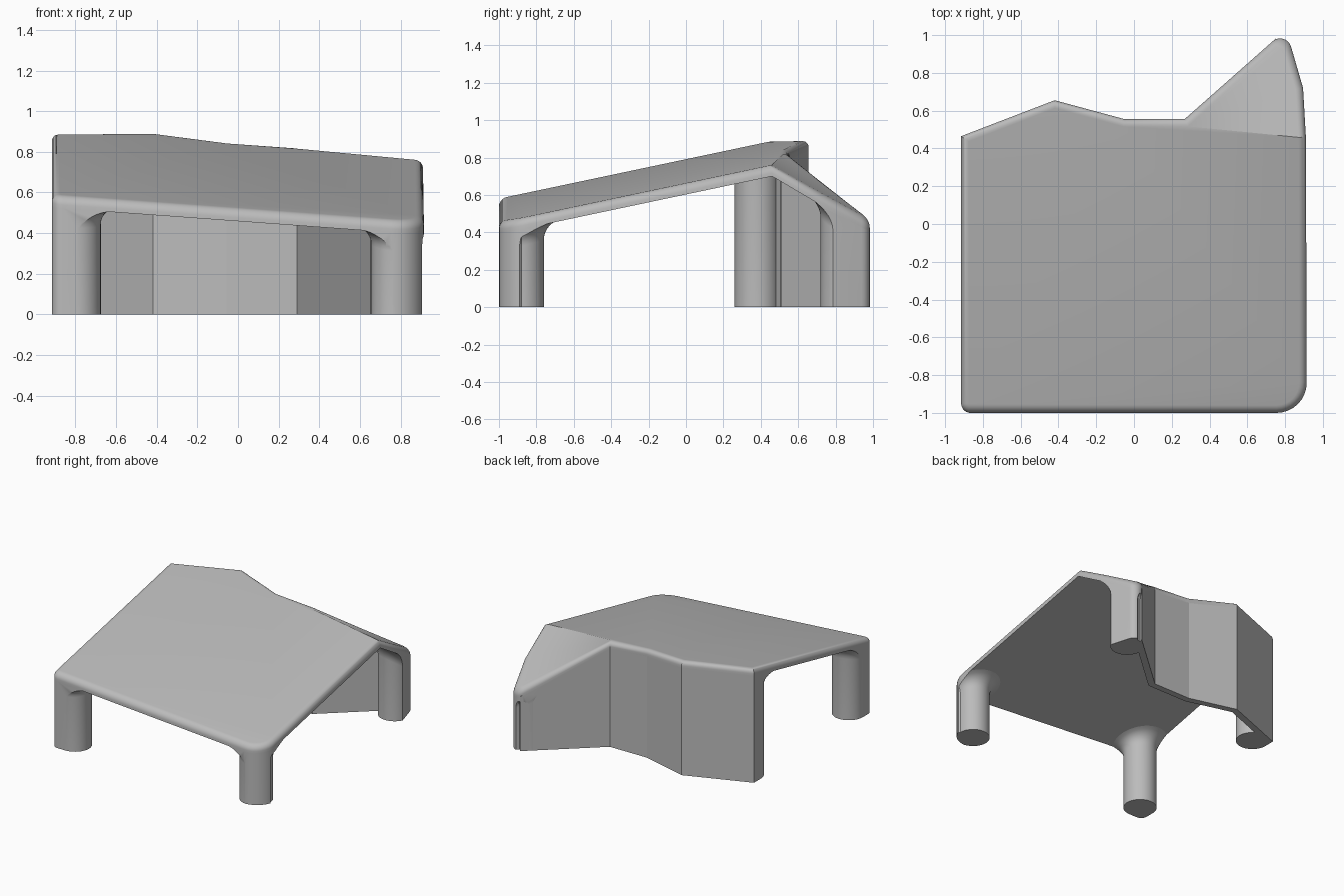
import bpy, bmesh, math
from mathutils import Vector

cube = bpy.data.objects.get("Cube")
if cube:
    bpy.data.objects.remove(cube, do_unlink=True)

grey = bpy.data.materials.new("plain grey")
grey.use_nodes = True
COLOUR = (0.5, 0.5, 0.5, 1)
grey.diffuse_color = COLOUR
grey.node_tree.nodes["Principled BSDF"].inputs["Base Color"].default_value = COLOUR

THICK = 0.058
ROUND = 0.04
LEG_R = 0.12

# Plan corners, counter-clockwise: x, y, corner radius
CORNERS = [(-0.915, -1, 0.05), (0.915, -1, 0.16), (0.91, 0.46, 0), (0.895, 0.72, 0),
           (0.805, 1.03, 0.06), (0.27, 0.557, 0), (-0.05, 0.555, 0),
           (-0.42, 0.655, 0), (-0.915, 0.465, 0)]
PLAN = [Vector(c[:2]) for c in CORNERS]
RIDGE_OUT, RIDGE_IN = PLAN[2], PLAN[5]


def main_slope(x, y):
    return 0.588 + 0.211 * (y + 0.98) - 0.073 * (x + 0.92)


def lift(p):
    return Vector((p.x, p.y, main_slope(p.x, p.y)))


FLAP_POINT = lift(RIDGE_OUT)
FLAP_NORMAL = (lift(RIDGE_IN) - FLAP_POINT).cross(Vector((0.8, 1, 0.455)) - FLAP_POINT)


def roof(x, y):
    """Height of the folded roof surface."""
    n, q = FLAP_NORMAL, FLAP_POINT
    flap = q.z - (n.x * (x - q.x) + n.y * (y - q.y)) / n.z
    return min(main_slope(x, y), flap)


def inset(points, d):
    result = []
    for i, p in enumerate(points):
        a = (p - points[i - 1]).normalized()
        b = (points[(i + 1) % len(points)] - p).normalized()
        na, nb = Vector((-a.y, a.x)), Vector((-b.y, b.x))
        result.append(p + (na + nb) * d / (1 + na.dot(nb)))
    return result


def rounded_plan():
    result = []
    for i, (x, y, r) in enumerate(CORNERS):
        p = PLAN[i]
        if r == 0:
            result.append(p)
            continue
        a = (PLAN[i - 1] - p).normalized()
        b = (PLAN[(i + 1) % len(PLAN)] - p).normalized()
        half = a.angle(b) / 2
        centre = p + (a + b).normalized() * r / math.sin(half)
        start = p + a * r / math.tan(half) - centre
        turn = math.pi - 2 * half
        for k in range(9):
            t = turn * k / 8
            c, s = math.cos(t), math.sin(t)
            result.append(centre + Vector((start.x * c - start.y * s,
                                           start.x * s + start.y * c)))
    return result


OUTLINE = rounded_plan()


def finish(name, bm):
    bmesh.ops.recalc_face_normals(bm, faces=bm.faces)
    mesh = bpy.data.meshes.new(name)
    bm.to_mesh(mesh)
    bm.free()
    mesh.materials.append(grey)
    ob = bpy.data.objects.new(name, mesh)
    bpy.context.collection.objects.link(ob)
    return ob


def select(ob):
    bpy.ops.object.select_all(action='DESELECT')
    ob.select_set(True)
    bpy.context.view_layer.objects.active = ob


def smooth(ob):
    select(ob)
    bpy.ops.object.shade_smooth_by_angle(angle=math.radians(30))


def loft(rings, caps=True):
    """Skin a stack of equal rings; returns the mesh and its vertex rings."""
    bm = bmesh.new()
    loops = [[bm.verts.new(v) for v in ring] for ring in rings]
    for lo, hi in zip(loops, loops[1:]):
        for i in range(len(lo)):
            j = (i + 1) % len(lo)
            bm.faces.new((lo[i], lo[j], hi[j], hi[i]))
    if caps:
        bm.faces.new(loops[0][::-1])
        bm.faces.new(loops[-1])
    return bm, loops


# Roof slab with a rounded upper rim, folded along the ridge
def make_roof():
    def ring(d, drop):
        return [(p.x, p.y, roof(p.x, p.y) - drop) for p in inset(OUTLINE, d)]
    rings = [ring(0, THICK)]
    for k in range(7):
        t = math.pi / 2 * k / 6
        rings.append(ring(ROUND * (1 - math.cos(t)), ROUND * (1 - math.sin(t))))
    bm, loops = loft(rings, caps=False)
    a, b = OUTLINE.index(RIDGE_OUT), OUTLINE.index(RIDGE_IN)
    for lp in (loops[0], loops[-1]):
        bm.faces.new(lp[a:b + 1])
        bm.faces.new(lp[b:] + lp[:a + 1])
    smooth(finish("roof_slab", bm))


# Folded back wall, flush with the rear edge of the roof
def make_wall():
    inner = inset(PLAN, 0.05)
    tip = PLAN[5].lerp(PLAN[4], 0.9)
    tip_in = inner[5].lerp(inner[4], 0.9)
    strip = [tip] + PLAN[5:] + inner[:4:-1] + [tip_in]
    bm, _ = loft([[(p.x, p.y, 0) for p in strip],
                  [(p.x, p.y, roof(p.x, p.y) - 0.05) for p in strip]])
    finish("back_wall", bm)


# Legs: round inside, squared outside, flared into the roof, trimmed to the plan
def make_leg(name, cx, cy, sx, sy, trim):
    def ring(grow, depth):
        pts = []
        for k in range(48):
            t = math.tau * k / 48
            c, s = math.cos(t), math.sin(t)
            r = LEG_R + grow
            if c * sx > 0.01 and s * sy > 0.01:
                r = (r + 0.02) / max(abs(c), abs(s))
            x, y = cx + r * c, cy + r * s
            z = 0 if depth is None else roof(x, y) - THICK - depth
            pts.append((x, y, z))
        return pts
    rings = [ring(0, None)]
    flare = 0.09
    for k in range(7):
        t = math.pi / 2 * k / 7
        rings.append(ring(flare * (1 - math.cos(t)), flare * (1 - math.sin(t))))
    rings.append(ring(flare, -0.005))
    ob = finish(name, loft(rings)[0])
    mod = ob.modifiers.new("trim", 'BOOLEAN')
    mod.operation = 'INTERSECT'
    mod.solver = 'EXACT'
    mod.object = trim
    select(ob)
    bpy.ops.object.modifier_apply(modifier=mod.name)
    smooth(ob)


make_roof()
make_wall()
trim = finish("trim_helper", loft([[(p.x, p.y, z) for p in OUTLINE] for z in (-0.5, 1.5)])[0])
trim.hide_render = True
make_leg("front_right_leg", -0.795, -0.88, -1, -1, trim)
make_leg("front_left_leg", 0.775, -0.88, 1, -1, trim)
make_leg("back_right_leg", -0.795, 0.38, -1, 1, trim)
make_leg("back_left_leg", 0.77, 0.84, 1, 1, trim)
bpy.data.objects.remove(trim, do_unlink=True)
